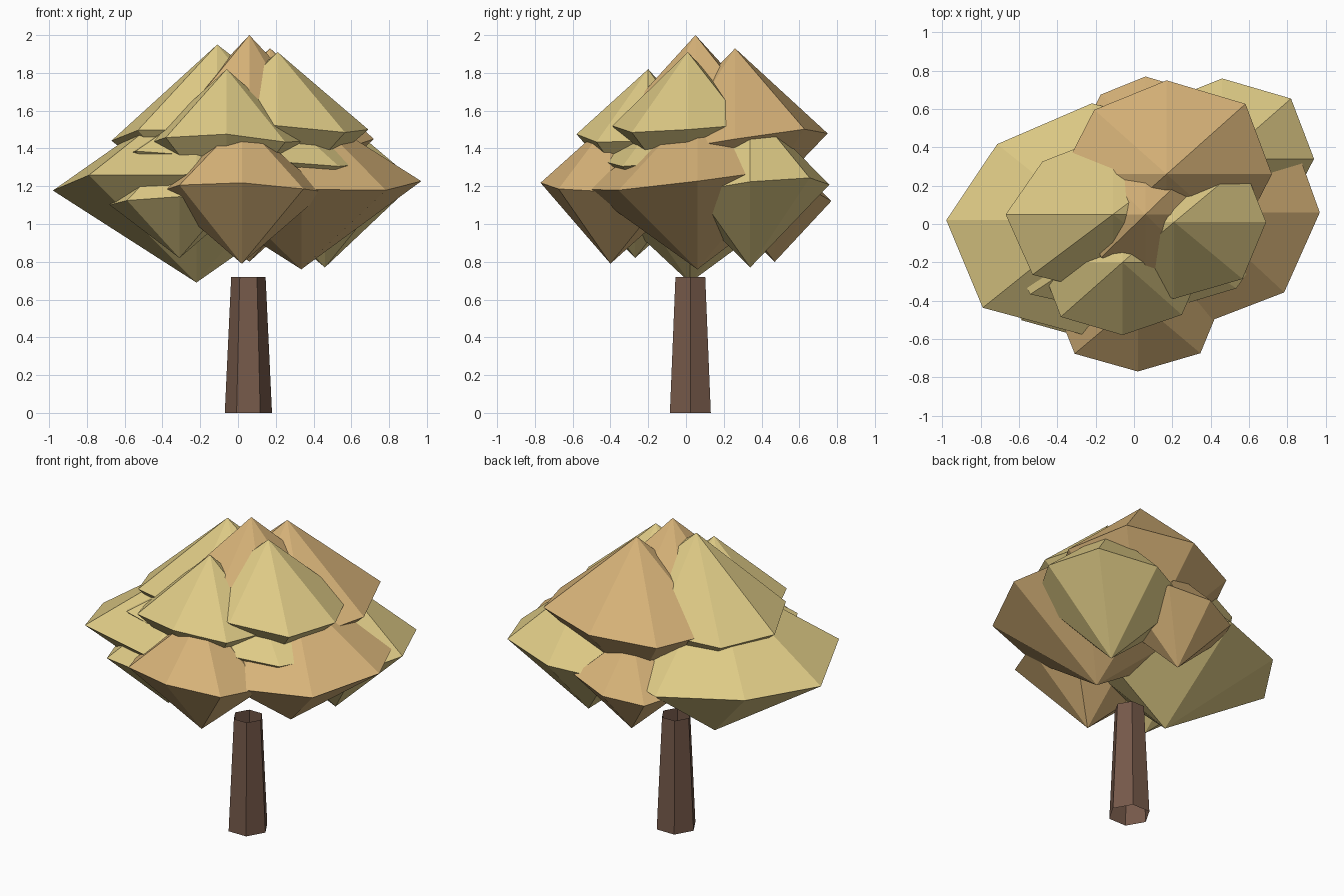
import bpy, bmesh
from math import cos, sin, pi

if "Cube" in bpy.data.objects:
    bpy.data.objects.remove(bpy.data.objects["Cube"])


def material(name, rgb):
    m = bpy.data.materials.new(name)
    m.diffuse_color = (*rgb, 1)
    m.use_nodes = True
    m.node_tree.nodes["Principled BSDF"].inputs["Base Color"].default_value = m.diffuse_color
    return m


YELLOW = material("yellow_leaves", (0.74, 0.60, 0.24))
ORANGE = material("orange_leaves", (0.68, 0.45, 0.19))
BARK = material("bark", (0.18, 0.10, 0.068))


def finish(bm, name, mat):
    me = bpy.data.meshes.new(name)
    bm.to_mesh(me)
    bm.free()
    me.materials.append(mat)
    ob = bpy.data.objects.new(name, me)
    bpy.context.collection.objects.link(ob)


def leaf_clump(name, mat, centre, radii, tilt, lift=0.045, narrow=0.97, drop=0.035):
    """Eight-sided double pyramid. The rim slopes by tilt along x and y; one
    diagonal is stretched and lifted, the other narrowed and dropped."""
    cx, cy, cz = centre
    rx, ry, rz = radii
    bm = bmesh.new()
    top = bm.verts.new((cx, cy, cz + rz))
    low = bm.verts.new((cx, cy, cz - rz))
    rim = []
    for i in range(8):
        scale, dz = {1: (1.06, lift), 3: (narrow, -drop)}.get(i % 4, (1, 0))
        dx, dy = rx * scale * cos(i * pi / 4), ry * scale * sin(i * pi / 4)
        rim.append(bm.verts.new((cx + dx, cy + dy,
                                 cz + dz + tilt[0] * dx + tilt[1] * dy)))
    for a, b in zip(rim, rim[1:] + rim[:1]):
        bm.faces.new((a, b, top))
        bm.faces.new((b, a, low))
    finish(bm, name, mat)


# Tapered six-sided trunk, open at both ends
bm = bmesh.new()
loops = [[bm.verts.new((0.055 + r * cos(i * pi / 3), 0.023 + r * sin(i * pi / 3), z))
          for i in range(6)] for r, z in ((0.125, 0), (0.091, 0.72))]
for i in range(6):
    j = (i + 1) % 6
    bm.faces.new((loops[0][i], loops[0][j], loops[1][j], loops[1][i]))
finish(bm, "trunk", BARK)

# Leaf clumps: name, colour, centre, radii, rim tilt, optional rim changes
clumps = [
    ("core_leaves", YELLOW, (0.02, 0.0, 1.33), (0.75, 0.49, 0.44), (0, -0.03)),
    ("left_leaves", YELLOW, (-0.22, 0.02, 1.2), (0.76, 0.61, 0.51), (0.03, -0.1), 0.03, 0.92, -0.02),
    ("right_leaves", ORANGE, (0.335, 0.06, 1.195), (0.635, 0.59, 0.435), (0.05, 0.02), 0.06, 1.0, 0.03),
    ("front_leaves", ORANGE, (0.02, -0.4, 1.17), (0.44, 0.37, 0.38), (0, -0.13), 0.0, 1.05, 0.02),
    ("back_right_leaves", YELLOW, (0.46, 0.34, 1.2), (0.48, 0.42, 0.43), (0.05, 0.02), 0.02),
    ("back_leaves", ORANGE, (0.06, 0.47, 1.11), (0.34, 0.3, 0.31), (0, 0.04)),
    ("front_left_leaves", YELLOW, (-0.31, -0.27, 1.12), (0.37, 0.31, 0.3), (0.05, -0.08), 0.0),
    ("upper_back_leaves", ORANGE, (0.17, 0.26, 1.45), (0.55, 0.49, 0.48), (0, 0.06), 0.03),
    ("upper_left_leaves", YELLOW, (-0.11, 0.05, 1.48), (0.56, 0.42, 0.47), (0.07, -0.05), 0.03, 0.93),
    ("upper_right_leaves", YELLOW, (0.21, 0.01, 1.5), (0.48, 0.4, 0.41), (0, -0.05), 0.04, 1.05, 0.03),
    ("upper_front_leaves", YELLOW, (-0.06, -0.2, 1.43), (0.43, 0.38, 0.39), (0.02, -0.12), 0.0, 1.02),
    ("top_leaves", ORANGE, (0.06, 0.05, 1.67), (0.31, 0.3, 0.33), (0, 0)),
]
for c in clumps:
    leaf_clump(*c)
